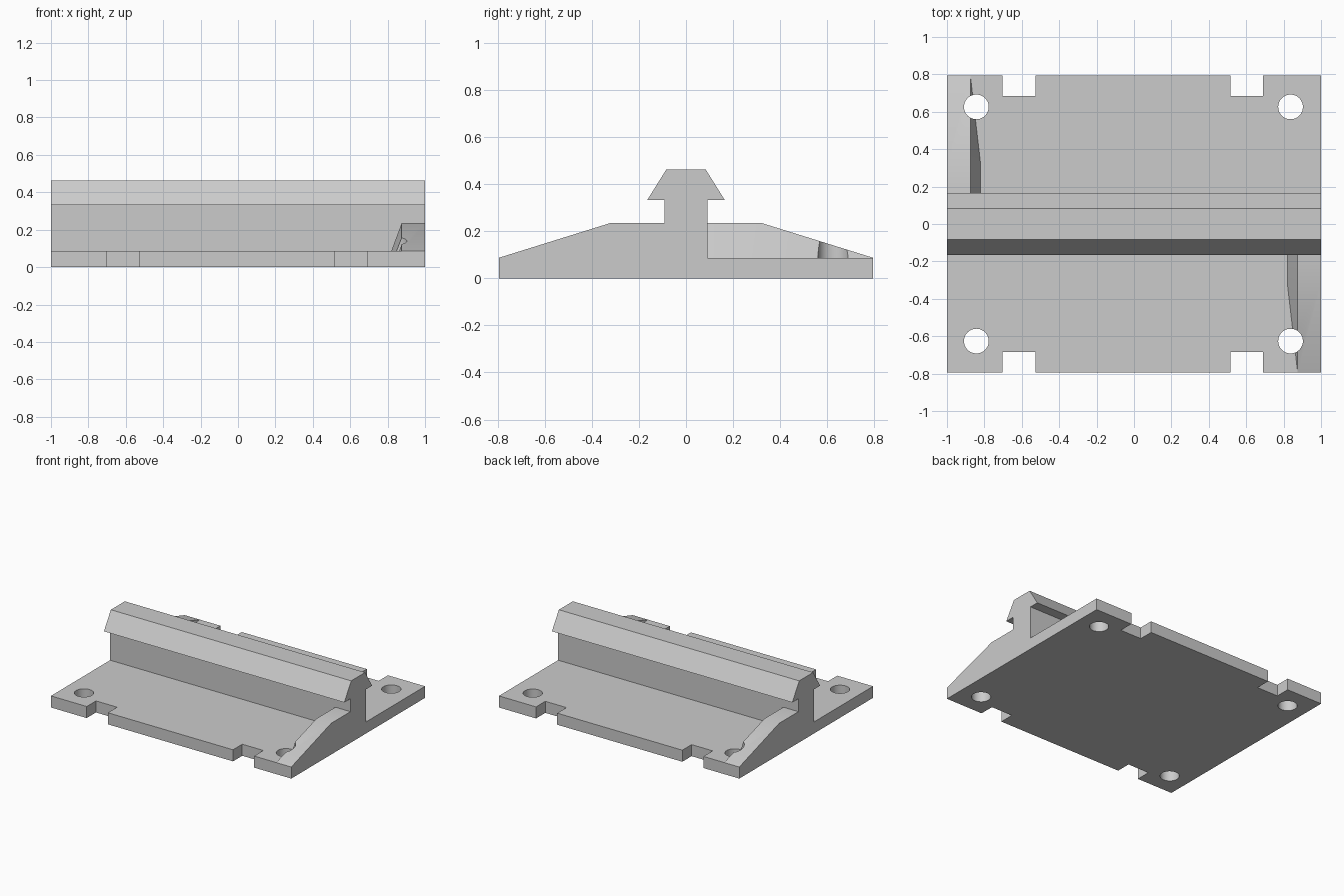
import bpy, bmesh
from math import pi
from mathutils import Matrix, Vector

cube = bpy.data.objects.get("Cube")
if cube:
    bpy.data.objects.remove(cube, do_unlink=True)

grey = bpy.data.materials.new("plain grey")
grey.use_nodes = True
colour = (0.6, 0.6, 0.6, 1)
grey.diffuse_color = colour
grey.node_tree.nodes["Principled BSDF"].inputs["Base Color"].default_value = colour

W, D, BASE, TOP = 1.0, 0.795, 0.087, 0.235


def add_object(name, bm):
    bmesh.ops.recalc_face_normals(bm, faces=bm.faces)
    mesh = bpy.data.meshes.new(name)
    bm.to_mesh(mesh)
    bm.free()
    mesh.materials.append(grey)
    obj = bpy.data.objects.new(name, mesh)
    bpy.context.collection.objects.link(obj)
    return obj


def prism(name, points, direction):
    """Extrude a flat outline along a direction."""
    bm = bmesh.new()
    face = bm.faces.new([bm.verts.new(p) for p in points])
    out = bmesh.ops.extrude_face_region(bm, geom=[face])
    moved = [g for g in out["geom"] if isinstance(g, bmesh.types.BMVert)]
    bmesh.ops.translate(bm, verts=moved, vec=direction)
    return add_object(name, bm)


def boolean(obj, other, operation):
    mod = obj.modifiers.new(operation.title(), "BOOLEAN")
    mod.object, mod.operation, mod.solver = other, operation, "EXACT"
    bpy.context.view_layer.objects.active = obj
    bpy.ops.object.modifier_apply(modifier=mod.name)
    bpy.data.objects.remove(other, do_unlink=True)


# Base plate and dovetail rail as one cross-section swept along x
half = [(D, 0), (D, BASE), (0.092, BASE), (0.092, 0.332), (0.165, 0.332), (0.083, 0.463)]
section = half + [(-y, z) for y, z in reversed(half)]
body = prism("rail_plate", [(-W, y, z) for y, z in section], (2 * W, 0, 0))

# Sloping end gussets with a flared inner side, one at each opposite corner
for turn in (0, pi):
    bm = bmesh.new()
    low = BASE - 0.03
    for x, y, z in [(W, -0.05, TOP), (0.875, -0.05, TOP), (W, -0.32, TOP), (0.875, -0.32, TOP),
                    (W, -D, BASE), (0.875, -D, BASE), (0.82, -0.05, BASE), (0.82, -0.32, BASE),
                    (W, -0.05, low), (W, -D, low), (0.875, -D, low),
                    (0.82, -0.05, low), (0.82, -0.32, low)]:
        bm.verts.new((x, y, z))
    bmesh.ops.convex_hull(bm, input=bm.verts)
    bmesh.ops.rotate(bm, verts=bm.verts, cent=(0, 0, 0), matrix=Matrix.Rotation(turn, 3, "Z"))
    boolean(body, add_object("gusset", bm), "UNION")

# Edge notches and screw holes
for side in (-1, 1):
    for x in (-0.614, 0.603):
        bm = bmesh.new()
        bmesh.ops.create_cube(bm, size=1, matrix=Matrix.Translation((x, side * 0.785, 0))
                              @ Matrix.Diagonal((0.176, 0.2, 1, 1)))
        boolean(body, add_object("notch", bm), "DIFFERENCE")
    for x in (-0.843, 0.837):
        bm = bmesh.new()
        bmesh.ops.create_cone(bm, cap_ends=True, segments=48, radius1=0.066, radius2=0.066,
                              depth=1, matrix=Matrix.Translation((x, side * 0.626, 0)))
        boolean(body, add_object("hole", bm), "DIFFERENCE")

# Clean seams and keep edges crisp
bm = bmesh.new()
bm.from_mesh(body.data)
bmesh.ops.remove_doubles(bm, verts=bm.verts, dist=0.0002)
bmesh.ops.dissolve_limit(bm, angle_limit=0.01, verts=bm.verts, edges=bm.edges)
bm.to_mesh(body.data)
bm.free()
body.select_set(True)
bpy.context.view_layer.objects.active = body
bpy.ops.object.shade_smooth_by_angle(angle=pi / 6)
